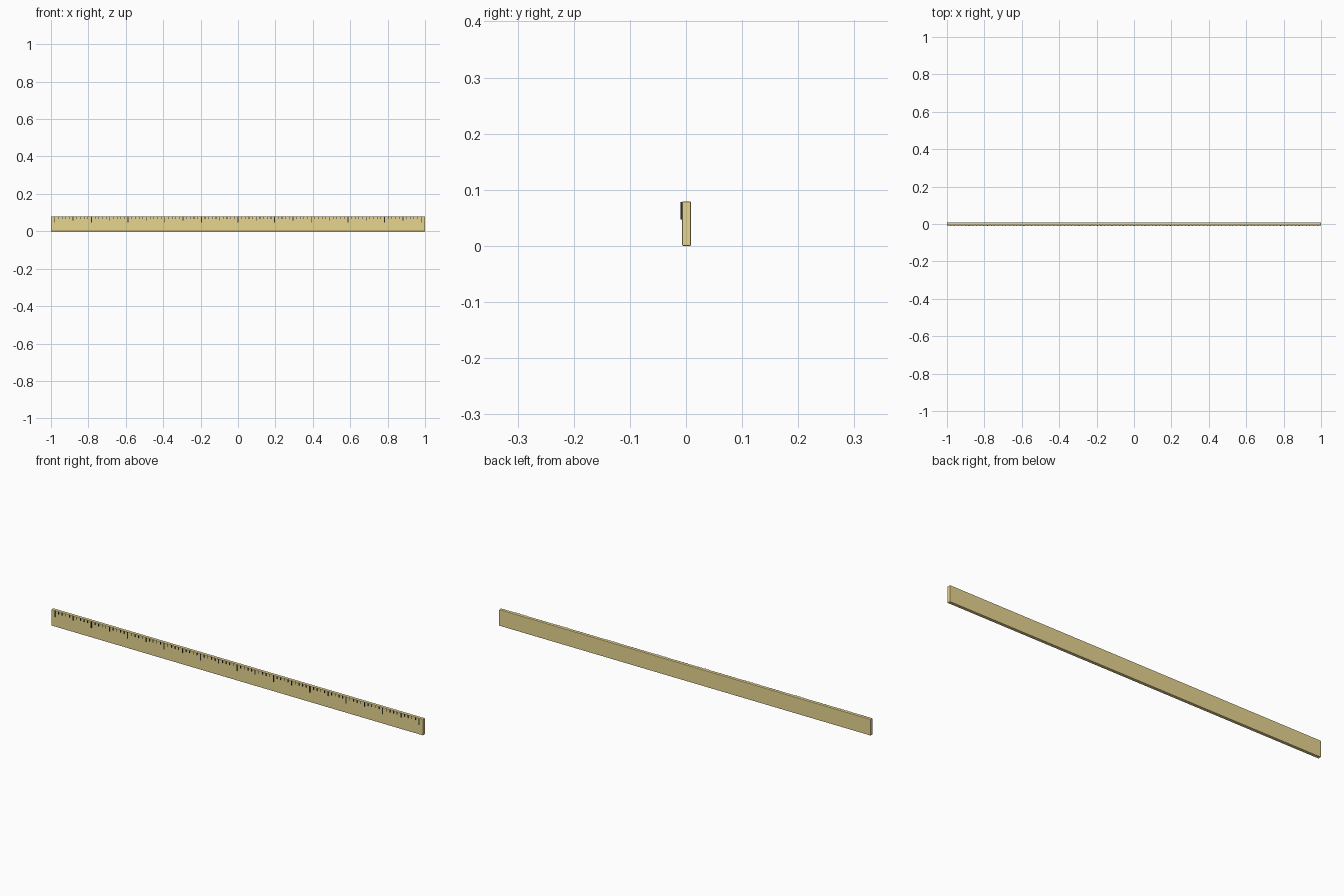
import bpy, bmesh
from mathutils import Vector

if "Cube" in bpy.data.objects:
    bpy.data.objects.remove(bpy.data.objects["Cube"])

def material(name, color):
    m = bpy.data.materials.new(name)
    m.diffuse_color = color
    m.use_nodes = True
    m.node_tree.nodes["Principled BSDF"].inputs["Base Color"].default_value = m.diffuse_color
    return m

def add_box(bm, lo, hi):
    verts = bmesh.ops.create_cube(bm, size=1)["verts"]
    lo, hi = Vector(lo), Vector(hi)
    for v in verts:
        v.co = (lo + hi) / 2 + v.co * (hi - lo)

def make_object(name, bm, mat):
    me = bpy.data.meshes.new(name)
    bm.to_mesh(me)
    bm.free()
    me.materials.append(mat)
    ob = bpy.data.objects.new(name, me)
    bpy.context.collection.objects.link(ob)
    return ob

wood = material("wood", (0.8, 0.66, 0.28, 1))
ink = material("ink", (0.03, 0.03, 0.03, 1))

# Wooden bar with slightly eased edges
bm = bmesh.new()
add_box(bm, (-1, -0.007, 0), (1, 0.009, 0.079))
bar = make_object("ruler_bar", bm, wood)
bevel = bar.modifiers.new("eased_edges", "BEVEL")
bevel.width = 0.002
bevel.segments = 2

# Graduation marks along the top front edge: long every 10, medium every 5
bm = bmesh.new()
for i in range(101):
    x = -0.98 + i * 0.0196
    if i % 10 == 0:
        length, half = 0.031, 0.0022
    elif i % 5 == 0:
        length, half = 0.021, 0.0018
    else:
        length, half = 0.012, 0.0014
    add_box(bm, (x - half, -0.0095, 0.078 - length), (x + half, -0.006, 0.078))
make_object("graduation_marks", bm, ink)
